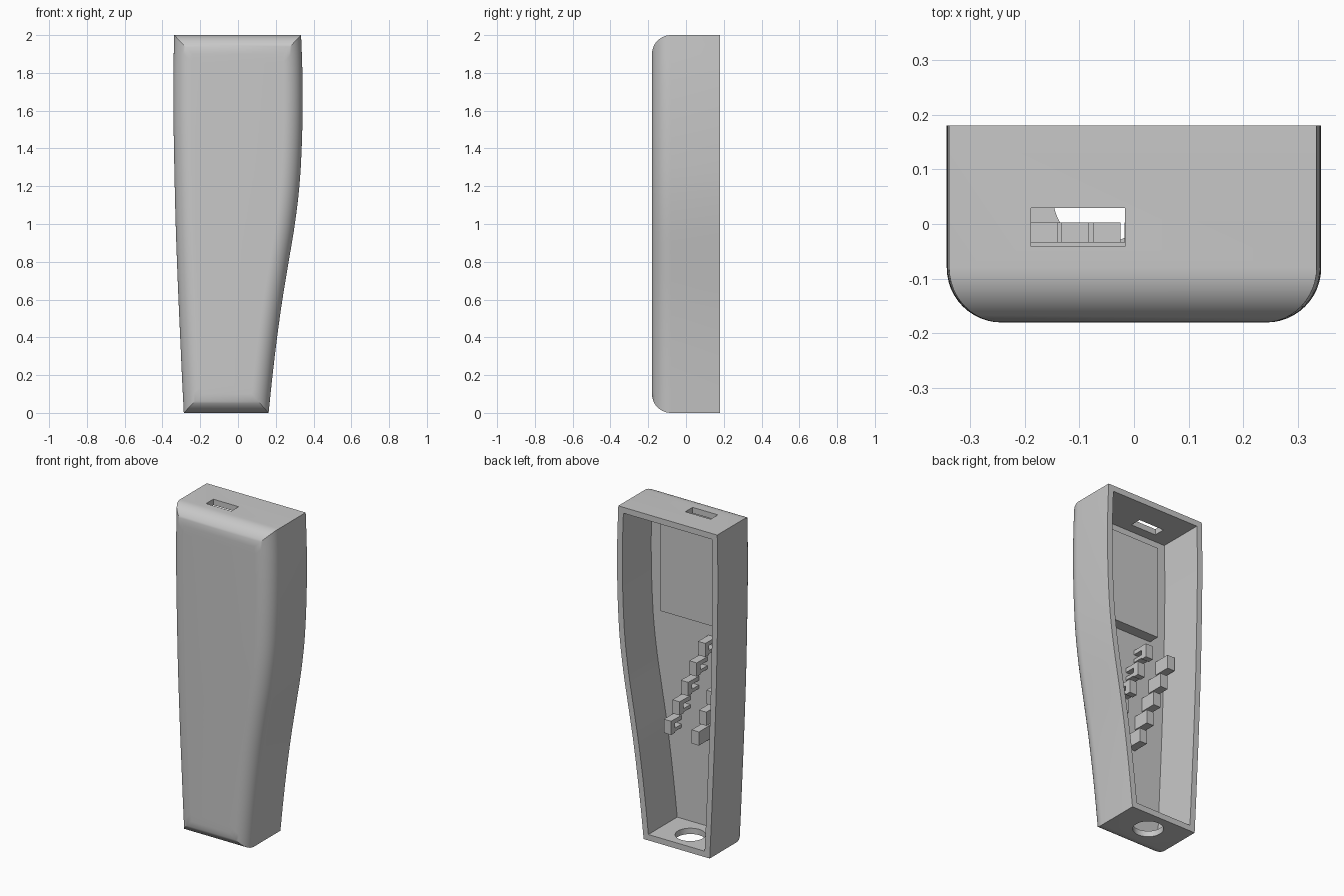
import bpy, bmesh, math
from mathutils import Vector

if "Cube" in bpy.data.objects:
    bpy.data.objects.remove(bpy.data.objects["Cube"])

# Single grey plastic
grey = bpy.data.materials.new("grey plastic")
grey.use_nodes = True
COLOUR = (0.58, 0.58, 0.58, 1)
grey.diffuse_color = COLOUR
grey.node_tree.nodes["Principled BSDF"].inputs["Base Color"].default_value = COLOUR

BACK, FRONT, FLOOR = 0.18, -0.18, -0.1
RADIUS, WALL, HEIGHT = 0.1, 0.036, 2.0

# Side outlines, sampled evenly from bottom to top
RIGHT_EDGE = [-0.287, -0.297, -0.306, -0.315, -0.323, -0.33, -0.335, -0.339, -0.342, -0.342, -0.338]
LEFT_EDGE = [0.162, 0.183, 0.207, 0.235, 0.268, 0.301, 0.325, 0.337, 0.342, 0.341, 0.334]


def edge_at(values, z):
    """Smooth curve through evenly spaced values."""
    last = len(values) - 1
    u = min(max(z / HEIGHT, 0), 1) * last
    i = min(int(u), last - 1)
    t = u - i
    a, b = values[i], values[i + 1]
    ma = (b - values[max(i - 1, 0)]) / (2 if i else 1)
    mb = (values[min(i + 2, last)] - a) / (2 if i + 2 <= last else 1)
    return ((2*t**3 - 3*t**2 + 1) * a + (t**3 - 2*t**2 + t) * ma
            + (3*t**2 - 2*t**3) * b + (t**3 - t**2) * mb)


def make_object(name, bm):
    bmesh.ops.recalc_face_normals(bm, faces=bm.faces[:])
    mesh = bpy.data.meshes.new(name)
    bm.to_mesh(mesh)
    bm.free()
    mesh.materials.append(grey)
    obj = bpy.data.objects.new(name, mesh)
    bpy.context.collection.objects.link(obj)
    return obj


def add_box(bm, x, y, z):
    """Box from three (low, high) ranges."""
    verts = bmesh.ops.create_cube(bm, size=1)["verts"]
    size = [r[1] - r[0] for r in (x, y, z)]
    mid = [(r[1] + r[0]) / 2 for r in (x, y, z)]
    bmesh.ops.scale(bm, vec=size, verts=verts)
    bmesh.ops.translate(bm, vec=mid, verts=verts)


# Housing: rings stepped from the inner floor, over the rim, round to the front
STEPS = 40


def ring(bm, inset, y):
    zs = [inset + (HEIGHT - 2 * inset) * i / STEPS for i in range(STEPS + 1)]
    right = [bm.verts.new((edge_at(RIGHT_EDGE, z) + inset, y, z)) for z in zs]
    left = [bm.verts.new((edge_at(LEFT_EDGE, z) - inset, y, z)) for z in zs]
    return right, left


def cap(bm, pair):
    r, l = pair
    for i in range(STEPS):
        bm.faces.new((r[i], l[i], l[i + 1], r[i + 1]))


bm = bmesh.new()
levels = [(WALL, FLOOR), (WALL, BACK), (0, BACK)]
for k in range(13):
    a = math.pi / 2 * k / 12
    levels.append((RADIUS * (1 - math.cos(a)), FRONT + RADIUS * (1 - math.sin(a))))
rings = [ring(bm, *level) for level in levels]
cap(bm, rings[0])
cap(bm, rings[-1])
for (r0, l0), (r1, l1) in zip(rings, rings[1:]):
    loop0, loop1 = r0 + l0[::-1], r1 + l1[::-1]
    for i in range(len(loop0)):
        j = (i + 1) % len(loop0)
        bm.faces.new((loop0[i], loop0[j], loop1[j], loop1[i]))
housing = make_object("housing", bm)


def cut(target, cutter):
    cutter.hide_render = True
    mod = target.modifiers.new("cut", "BOOLEAN")
    mod.operation = "DIFFERENCE"
    mod.solver = "EXACT"
    mod.object = cutter
    bpy.context.view_layer.objects.active = target
    bpy.ops.object.modifier_apply(modifier=mod.name)
    bpy.data.objects.remove(cutter)


# Slot in the top wall
bm = bmesh.new()
add_box(bm, (-0.188, -0.016), (-0.041, 0.029), (1.9, 2.1))
cut(housing, make_object("slot_cutter", bm))

# Round cable hole in the bottom wall
bm = bmesh.new()
hole = bmesh.ops.create_cone(bm, cap_ends=True, segments=48, radius1=0.085, radius2=0.085, depth=0.2)
bmesh.ops.translate(bm, vec=Vector((-0.0625, 0.047, 0)), verts=hole["verts"])
cut(housing, make_object("hole_cutter", bm))

bpy.ops.object.select_all(action="DESELECT")
housing.select_set(True)
bpy.context.view_layer.objects.active = housing
bpy.ops.object.shade_smooth_by_angle(angle=math.radians(30))

# Raised pad on the inner floor
bm = bmesh.new()
add_box(bm, (-0.2, 0.195), (FLOOR - 0.01, -0.033), (1.31, 1.88))
make_object("raised_pad", bm)

# Two slanting rows of holding clips
CLIP_TOP = 0.003
for n in range(5):
    # Solid block
    x, z = -0.265 + 0.05 * n, 1.155 - 0.135 * n
    bm = bmesh.new()
    add_box(bm, (x - 0.025, x + 0.025), (FLOOR - 0.01, CLIP_TOP), (z - 0.042, z + 0.042))
    make_object(f"block_clip_{n + 1}", bm)
    # Forked clip: head on an upper leg, with a thinner lower prong
    x, z = -0.108 + 0.058 * n, 1.17 - 0.135 * n
    wide = (x - 0.025, x + 0.025)
    bm = bmesh.new()
    add_box(bm, wide, (-0.033, CLIP_TOP), (z - 0.042, z + 0.042))
    add_box(bm, wide, (FLOOR - 0.01, -0.032), (z + 0.015, z + 0.041))
    add_box(bm, wide, (FLOOR - 0.01, -0.032), (z - 0.035, z - 0.014))
    make_object(f"fork_clip_{n + 1}", bm)
